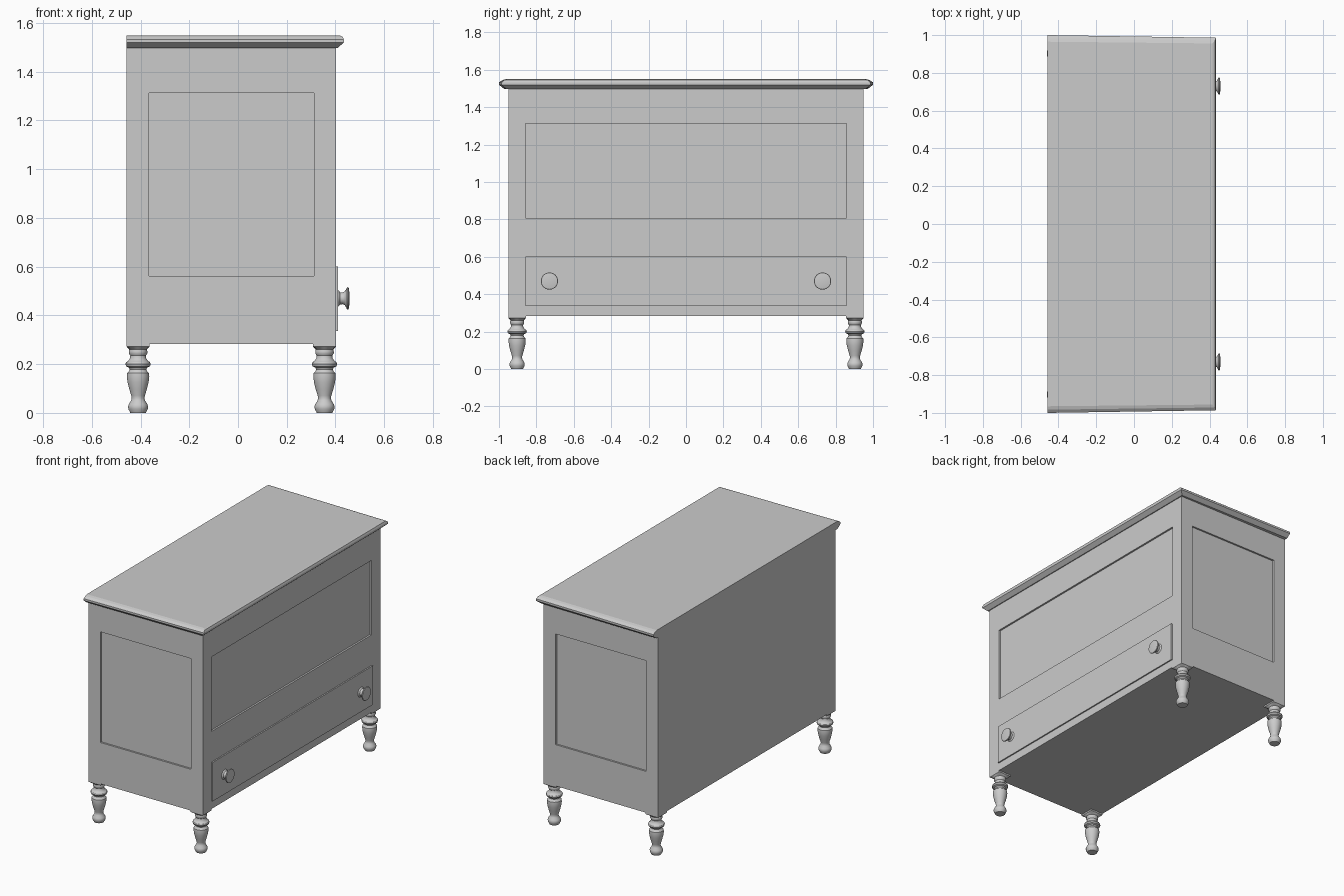
import bpy, bmesh, math
from mathutils import Matrix

if "Cube" in bpy.data.objects:
    bpy.data.objects.remove(bpy.data.objects["Cube"])

BACK, FRONT, HALF = -0.457, 0.402, 0.95   # carcass extents: x back, x front, half length in y
LOW, HIGH = 0.282, 1.498                  # carcass bottom and top


def make_object(name, bm, smooth=False):
    bmesh.ops.recalc_face_normals(bm, faces=bm.faces)
    mesh = bpy.data.meshes.new(name)
    bm.to_mesh(mesh)
    bm.free()
    ob = bpy.data.objects.new(name, mesh)
    bpy.context.collection.objects.link(ob)
    if smooth:
        bpy.ops.object.select_all(action='DESELECT')
        ob.select_set(True)
        bpy.context.view_layer.objects.active = ob
        bpy.ops.object.shade_smooth_by_angle(angle=math.radians(35))
    return ob


def add_box(bm, x0, x1, y0, y1, z0, z1):
    m = (Matrix.Translation(((x0 + x1) / 2, (y0 + y1) / 2, (z0 + z1) / 2))
         @ Matrix.Diagonal((x1 - x0, y1 - y0, z1 - z0, 1)))
    bmesh.ops.create_cube(bm, size=1, matrix=m)


def loft(rings):
    """Skin a list of equal-length point rings and cap both ends."""
    bm = bmesh.new()
    loops = [[bm.verts.new(p) for p in ring] for ring in rings]
    n = len(loops[0])
    for a, b in zip(loops, loops[1:]):
        for i in range(n):
            j = (i + 1) % n
            bm.faces.new((a[i], a[j], b[j], b[i]))
    bm.faces.new(loops[0])
    bm.faces.new(loops[-1])
    return bm


def turned(name, profile, matrix, square_rings=0, n=32):
    """Lathe (radius, height) pairs; the first square_rings are square in section."""
    rings = []
    for k, (r, h) in enumerate(profile):
        ring = []
        for i in range(n):
            c, s = math.cos(2 * math.pi * i / n), math.sin(2 * math.pi * i / n)
            q = r / max(abs(c), abs(s)) if k < square_rings else r
            ring.append((q * c, q * s, h))
        rings.append(ring)
    bm = loft(rings)
    bm.transform(matrix)
    return make_object(name, bm, smooth=True)


# Carcass with recessed panels on the front and both ends
bm = bmesh.new()
add_box(bm, BACK, FRONT, -HALF, HALF, LOW, HIGH)
carcass = make_object("carcass", bm)

DEPTH = 0.012
bm = bmesh.new()
add_box(bm, FRONT - DEPTH, FRONT + 0.05, -0.858, 0.858, 0.807, 1.312)
for s in (-1, 1):
    ys = sorted((s * (HALF - DEPTH), s * (HALF + 0.05)))
    add_box(bm, -0.365, 0.312, ys[0], ys[1], 0.562, 1.312)
cutter = make_object("panel_cutter", bm)
cutter.hide_render = True
cutter.display_type = 'WIRE'
cut = carcass.modifiers.new("panel_recess", 'BOOLEAN')
cut.operation = 'DIFFERENCE'
cut.solver = 'EXACT'
cut.object = cutter

# Moulded top, flush at the back and slightly narrower towards the front
edge = [(0.408, 0.972, 1.497), (0.434, 1.0, 1.519), (0.434, 1.0, 1.532),
        (0.429, 0.983, 1.544), (0.416, 0.965, 1.549)]
rings = []
for x, y, z in edge:
    yf = y - 0.014 * (y - 0.9) / 0.1
    rings.append([(BACK, -y, z), (x, -yf, z), (x, yf, z), (BACK, y, z)])
make_object("top_board", loft(rings))

# Drawer front
bm = bmesh.new()
add_box(bm, FRONT - 0.01, 0.411, -0.858, 0.858, 0.336, 0.6)
make_object("drawer_front", bm)

# Drawer knobs, turned along x
knob = [(0.033, 0.0), (0.031, 0.003), (0.025, 0.008), (0.024, 0.018), (0.028, 0.027),
        (0.036, 0.032), (0.045, 0.036), (0.046, 0.039), (0.044, 0.043), (0.025, 0.046)]
for side, y in (("near", -0.73), ("far", 0.73)):
    m = Matrix.Translation((0.411, y, 0.47)) @ Matrix.Rotation(math.pi / 2, 4, 'Y')
    turned(side + "_drawer_knob", knob, m)

# Turned legs, square where they meet the carcass
leg = [(0.047, 0.285), (0.047, 0.272), (0.036, 0.26), (0.038, 0.252), (0.038, 0.244),
       (0.032, 0.235), (0.033, 0.225), (0.040, 0.214), (0.049, 0.208), (0.052, 0.2),
       (0.049, 0.191), (0.038, 0.186), (0.034, 0.178), (0.038, 0.17), (0.045, 0.163),
       (0.046, 0.148), (0.043, 0.125), (0.036, 0.097), (0.028, 0.071), (0.026, 0.06),
       (0.029, 0.05), (0.038, 0.036), (0.041, 0.027), (0.040, 0.016), (0.034, 0.005),
       (0.032, 0.0)]
for xn, x in (("back", BACK + 0.047), ("front", FRONT - 0.047)):
    for yn, y in (("near", -HALF + 0.047), ("far", HALF - 0.047)):
        turned(f"{xn}_{yn}_leg", leg, Matrix.Translation((x, y, 0)), square_rings=2)
